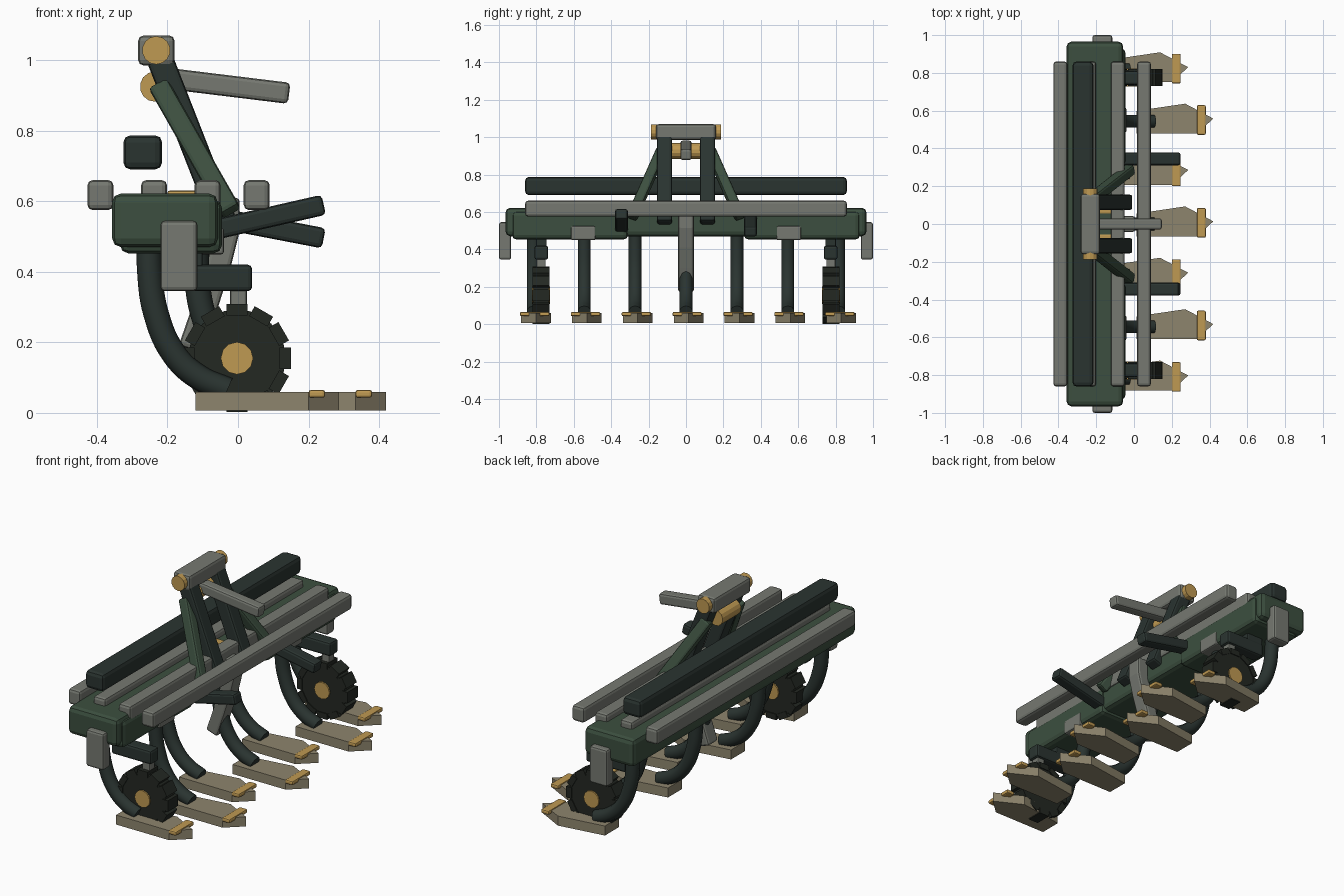
import bpy, bmesh, math
from mathutils import Vector, Matrix

if "Cube" in bpy.data.objects:
    bpy.data.objects.remove(bpy.data.objects["Cube"])


def material(name, rgb):
    m = bpy.data.materials.new(name)
    m.diffuse_color = (*rgb, 1)
    m.use_nodes = True
    m.node_tree.nodes["Principled BSDF"].inputs["Base Color"].default_value = m.diffuse_color
    return m


GREEN = material("green_paint", (.045, .078, .05))
DARK = material("dark_paint", (.023, .034, .03))
STEEL = material("steel", (.18, .19, .165))
BRASS = material("brass", (.52, .32, .085))
SHARE = material("worn_metal", (.27, .235, .155))
RUBBER = material("rubber", (.017, .021, .016))


def finish(name, bm, mat, bevel=0.0):
    bmesh.ops.recalc_face_normals(bm, faces=bm.faces)
    me = bpy.data.meshes.new(name)
    bm.to_mesh(me)
    bm.free()
    ob = bpy.data.objects.new(name, me)
    bpy.context.collection.objects.link(ob)
    me.materials.append(mat)
    if bevel:
        b = ob.modifiers.new("bevel", "BEVEL")
        b.width, b.segments = bevel, 2
    return ob


def box(name, lo, hi, mat, bevel=.012):
    lo, hi = Vector(lo), Vector(hi)
    bm = bmesh.new()
    bmesh.ops.create_cube(bm, size=1)
    for v in bm.verts:
        v.co = (lo + hi) / 2 + v.co * (hi - lo)
    return finish(name, bm, mat, bevel)


def strut(name, p, q, width, thick, mat, bevel=.012):
    # box from p to q, width measured along y
    p, q = Vector(p), Vector(q)
    d = (q - p).normalized()
    n = d.cross(Vector((0, 1, 0))).normalized()
    s = n.cross(d)
    rot = Matrix((d, s, n)).transposed()
    bm = bmesh.new()
    bmesh.ops.create_cube(bm, size=1)
    dims = ((q - p).length, width, thick)
    for v in bm.verts:
        v.co = (p + q) / 2 + rot @ Vector([c * k for c, k in zip(v.co, dims)])
    return finish(name, bm, mat, bevel)


def pin(name, c, r, length, mat, sides=12, bevel=0.0):
    bm = bmesh.new()
    bmesh.ops.create_cone(bm, cap_ends=True, segments=sides, radius1=r, radius2=r, depth=length,
                          matrix=Matrix.Translation(c) @ Matrix.Rotation(math.pi / 2, 4, 'X'))
    return finish(name, bm, mat, bevel)


def tube(name, pts, r, mat):
    cu = bpy.data.curves.new(name, 'CURVE')
    cu.dimensions = '3D'
    cu.bevel_depth, cu.bevel_resolution, cu.resolution_u = r, 3, 6
    cu.use_fill_caps = True
    sp = cu.splines.new('BEZIER')
    sp.bezier_points.add(len(pts) - 1)
    for b, p in zip(sp.bezier_points, pts):
        b.co = p
        b.handle_left_type = b.handle_right_type = 'AUTO'
    ob = bpy.data.objects.new(name, cu)
    bpy.context.collection.objects.link(ob)
    cu.materials.append(mat)
    bpy.ops.object.select_all(action='DESELECT')
    ob.select_set(True)
    bpy.context.view_layer.objects.active = ob
    bpy.ops.object.convert(target='MESH')
    bpy.ops.object.shade_smooth_by_angle(angle=math.radians(40))


# main frame beam, long toolbars and raised bar
box("main_beam", (-.357, -.965, .47), (-.057, .965, .622), GREEN, .025)
for i, x in enumerate((-.39, -.238, -.086, .053)):
    box(f"toolbar_{i}", (x - .037, -.86, .575), (x + .037, .86, .66), STEEL, .015)
box("raised_bar", (-.325, -.86, .69), (-.215, .86, .787), DARK, .02)

# parts repeated on both sides
for s in (-1, 1):
    tag = "left" if s < 0 else "right"

    def sided(name, x, y, z, mat, bevel=.012):
        a, b = sorted((s * y[0], s * y[1]))
        return box(f"{name}_{tag}", (x[0], a, z[0]), (x[1], b, z[1]), mat, bevel)

    sided("wing_beam", (-.335, -.045), (.31, .93), (.452, .605), GREEN, .025)
    sided("end_plate", (-.22, -.115), (.935, 1.0), (.345, .545), STEEL)
    sided("wing_clamp", (-.12, -.04), (.485, .615), (.449, .525), STEEL, .008)
    sided("beam_latch", (-.2, -.115), (.055, .1), (.59, .63), BRASS, .006)

    # headstock legs and diagonal braces
    strut(f"headstock_leg_{tag}", (-.228, s * .115, 1.02), (-.04, s * .115, .54), .08, .075, DARK)
    strut(f"headstock_brace_{tag}", (-.225, s * .13, .93), (-.02, s * .29, .57), .055, .06, GREEN)

    # lower hitch arms, one raised and one lowered
    z0, z1 = ((.525, .59), (.55, .495))[s > 0]
    strut(f"hitch_arm_{tag}", (-.1, s * .345, z0 + (z0 - z1) * .2), (.243, s * .345, z1),
          .068, .058, DARK)

    # gauge wheel with lugs, hub and bracket
    wy = s * .775
    c = Vector((-.003, wy, .155))
    pin(f"wheel_{tag}", c, .138, .08, RUBBER, 24)
    bm = bmesh.new()
    for k in range(12):
        m = (Matrix.Translation(c) @ Matrix.Rotation(k * math.tau / 12, 4, 'Y')
             @ Matrix.Translation((0, 0, .137)) @ Matrix.Diagonal((.06, .09, .032, 1)))
        bmesh.ops.create_cube(bm, size=1, matrix=m)
    finish(f"wheel_lugs_{tag}", bm, RUBBER)
    pin(f"wheel_hub_{tag}", c, .046, .096, BRASS, 12)
    sided("wheel_bracket", (-.2, .04), (.737, .81), (.345, .42), DARK)
    sided("bracket_mount", (-.2, -.1), (.745, .802), (.4, .49), DARK, .006)
    sided("wheel_post", (-.022, .025), (.75, .798), (.16, .36), STEEL, .006)

# headstock crosspiece, pins and top link
box("headstock_cap", (-.283, -.16, .985), (-.18, .16, 1.07), STEEL, .015)
pin("upper_pin", (-.232, 0, 1.028), .04, .374, BRASS, 14)
pin("link_pin", (-.235, 0, .925), .043, .16, BRASS, 14)
strut("top_link", (-.24, 0, .953), (.145, 0, .906), .06, .06, STEEL, .012)

# curved centre stay
stay = [(-.03, .61), (-.03, .52), (-.055, .42), (-.09, .31), (-.135, .18)]
bm = bmesh.new()
rings = []
for i, (x, z) in enumerate(stay):
    a, b = Vector(stay[max(i - 1, 0)]), Vector(stay[min(i + 1, 4)])
    d = (b - a).normalized()
    n = Vector((-d.y, d.x)) * .035
    rings.append([bm.verts.new((x + e * n.x, y, z + e * n.y))
                  for e, y in ((-1, -.042), (1, -.042), (1, .042), (-1, .042))])
for r0, r1 in zip(rings, rings[1:]):
    for k in range(4):
        bm.faces.new((r0[k], r0[(k + 1) % 4], r1[(k + 1) % 4], r1[k]))
bm.faces.new(rings[0])
bm.faces.new(rings[-1])
finish("centre_stay", bm, STEEL, .012)

# seven staggered tines with shares
path = [(-.25, .53), (-.25, .4), (-.232, .28), (-.18, .165), (-.11, .1), (-.03, .065)]
outline = [(-.12, .055), (-.12, -.065), (.2, -.065), (.287, .014), (.138, .093)]
for i in range(-3, 4):
    y = i * .272
    dx = .133 if i % 2 == 0 else 0
    tube(f"tine_{i + 4}", [(x + dx, y, z) for x, z in path], .036, DARK)
    bm = bmesh.new()
    f = bm.faces.new([bm.verts.new((x + dx, y + w, .007)) for x, w in outline])
    top = bmesh.ops.extrude_face_region(bm, geom=[f])
    bmesh.ops.translate(bm, vec=(0, 0, .052),
                        verts=[v for v in top["geom"] if isinstance(v, bmesh.types.BMVert)])
    finish(f"share_{i + 4}", bm, SHARE)
    box(f"share_band_{i + 4}", (.2 + dx, y - .072, .043), (.247 + dx, y + .085, .065), BRASS, .007)
